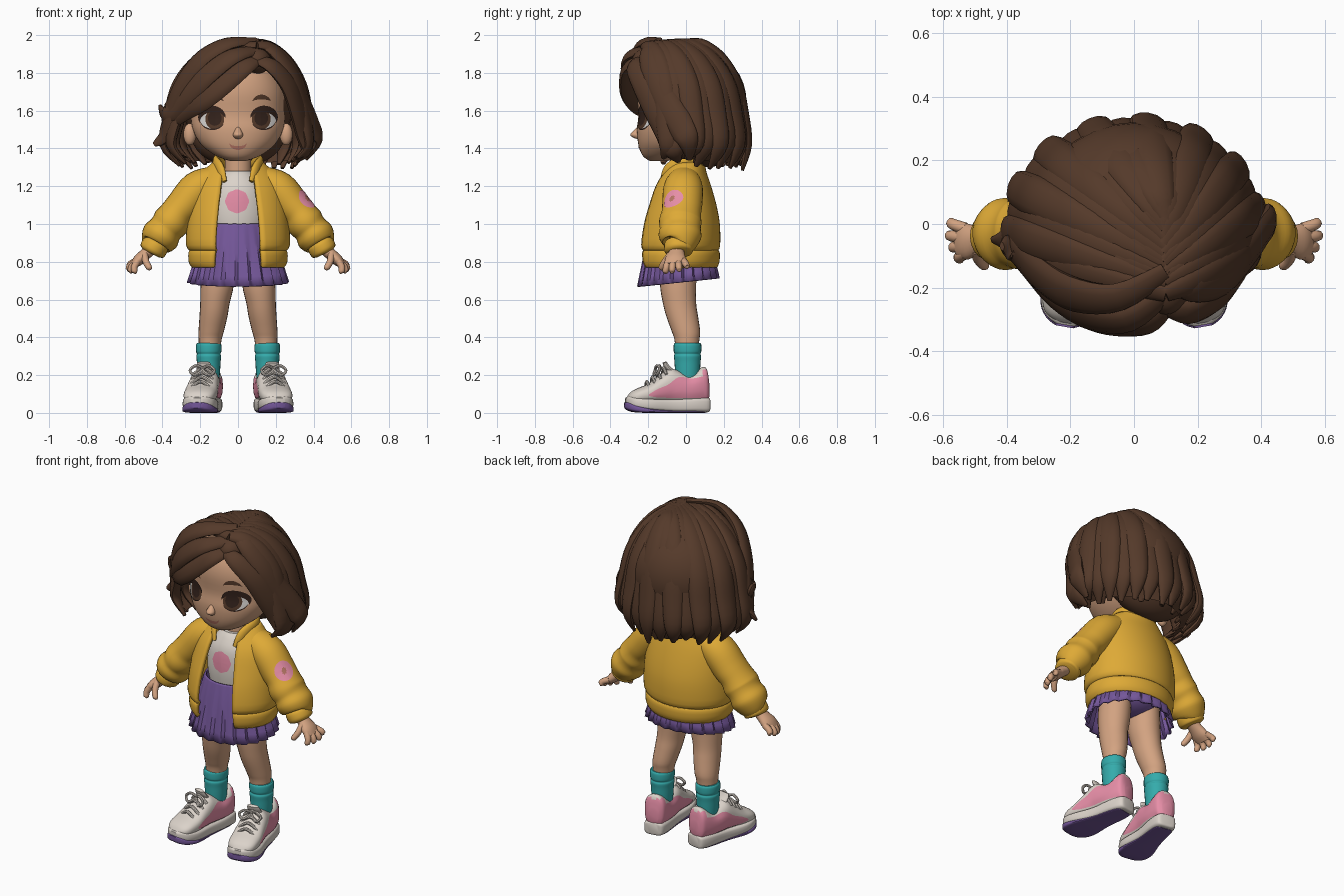
import bpy, bmesh, random
from math import sin, cos, pi, radians, copysign
from mathutils import Vector, Matrix
from mathutils.bvhtree import BVHTree

random.seed(4)
cube = bpy.data.objects.get("Cube")
if cube:
    bpy.data.objects.remove(cube)
X, Y, Z = Vector((1, 0, 0)), Vector((0, 1, 0)), Vector((0, 0, 1))
made = []


def material(name, r, g, b):
    m = bpy.data.materials.new(name)
    m.use_nodes = True
    m.diffuse_color = (r, g, b, 1)
    m.node_tree.nodes["Principled BSDF"].inputs["Base Color"].default_value = (r, g, b, 1)
    return m


SKIN = material("skin", .65, .365, .22)
YELLOW = material("jacket yellow", .73, .4, .037)
PURPLE = material("skirt purple", .175, .095, .32)
TEAL = material("sock teal", .035, .41, .41)
WHITE = material("off white", .71, .65, .59)
PINK = material("pink", .82, .28, .4)
HAIR = material("hair brown", .09, .042, .023)
DARK = material("eye dark", .035, .017, .012)
EYE = material("eye white", .72, .7, .68)
LIP = material("lip", .47, .18, .13)


# ---------- helpers ----------
def finish(name, bm, mats, rule=None):
    bmesh.ops.recalc_face_normals(bm, faces=bm.faces)
    me = bpy.data.meshes.new(name)
    for m in mats:
        me.materials.append(m)
    for f in bm.faces:
        f.material_index = rule(f.calc_center_median()) if rule else 0
    bm.to_mesh(me)
    bm.free()
    ob = bpy.data.objects.new(name, me)
    bpy.context.collection.objects.link(ob)
    made.append(ob)
    return ob


def grid(name, rows, *mats, loop=True, caps=(), rule=None):
    bm = bmesh.new()
    vs = [[bm.verts.new(p) for p in row] for row in rows]
    n = len(rows[0])
    for a, b in zip(vs, vs[1:]):
        for i in range(n if loop else n - 1):
            j = (i + 1) % n
            bm.faces.new((a[i], a[j], b[j], b[i]))
    for c in caps:
        bm.faces.new(vs[c])
    return finish(name, bm, mats, rule)


def spline(keys, k=4):
    """Smooth in-between values of equal-length tuples."""
    p = [keys[0], *keys, keys[-1]]
    out = []
    for a, b, c, d in zip(p, p[1:], p[2:], p[3:]):
        for s in range(k):
            t = s / k
            out.append(tuple(.5 * (2 * v + (w - u) * t + (2 * u - 5 * v + 4 * w - x) * t * t
                                   + (3 * v - u - 3 * w + x) * t ** 3)
                             for u, v, w, x in zip(a, b, c, d)))
    return out + [tuple(keys[-1])]


def tube(name, keys, *mats, n=20, axis=None, up=lambda p: -Y, power=2, rule=None):
    """Sweep an oval along keys of (x, y, z, half width, half height)."""
    pts = spline(keys)
    cs = [Vector(p[:3]) for p in pts]
    rows = []
    for i, (c, p) in enumerate(zip(cs, pts)):
        t = axis or (cs[min(i + 1, len(cs) - 1)] - cs[max(i - 1, 0)]).normalized()
        side = t.cross(up(c)).normalized()
        nrm = side.cross(t)
        ring = []
        for j in range(n):
            a = 2 * pi * j / n
            u, v = (copysign(abs(w) ** (2 / power), w) for w in (cos(a), sin(a)))
            ring.append(c + side * u * max(p[3], .001) + nrm * v * max(p[4], .001))
        rows.append(ring)
    return grid(name, rows, *mats, caps=(0, -1), rule=rule)


def ball(name, c, r, mat):
    bm = bmesh.new()
    bmesh.ops.create_uvsphere(bm, u_segments=28, v_segments=18, radius=1,
                              matrix=Matrix.Translation(c) @ Matrix.Diagonal((*r, 1)))
    return finish(name, bm, [mat])


def mirror(ob):
    other = ob.copy()
    other.data = ob.data.copy()
    other.name = ob.name.replace("left", "right")
    other.data.transform(Matrix.Scale(-1, 4, X))
    other.data.flip_normals()
    bpy.context.collection.objects.link(other)
    made.append(other)


def thicken(ob, t):
    mod = ob.modifiers.new("thickness", 'SOLIDIFY')
    mod.thickness, mod.offset = t, 0


def decal(name, target, rows, mat, lift=.003, d=-Y, c=Vector(), **kw):
    """Lay flat rows of (u, v) points onto a target surface."""
    me = target.data
    tree = BVHTree.FromPolygons([v.co for v in me.vertices], [p.vertices for p in me.polygons])
    u = Z.cross(d).normalized()
    v = d.cross(u)
    out = []
    for row in rows:
        pts = [c + u * a + v * b for a, b in row]
        out.append([(tree.ray_cast(p + d, -d)[0] or p) + d * lift for p in pts])
    return grid(name, out, mat, **kw)


def disc(cx, cy, rx, ry, wave=0):
    return [[(cx + s * rx * cos(a) * (1 + wave * cos(8 * a)), cy + s * ry * sin(a) * (1 + wave * cos(8 * a)))
             for a in (2 * pi * i / 40 for i in range(40))] for s in (.05, .4, .75, 1)]


def arc(cx, cy, rx, ry, a0, a1, w, n=14):
    """Crescent strip, thickest in the middle."""
    angs = [radians(a0 + (a1 - a0) * i / n) for i in range(n + 1)]
    return [[(cx + (rx + e * w * sin(pi * i / n)) * cos(a), cy + (ry + e * w * sin(pi * i / n)) * sin(a))
             for i, a in enumerate(angs)] for e in (-.5, 0, .5)]


# ---------- head and face ----------
profile = [(1.333, -.19, -.1, .04), (1.36, -.228, 0, .115), (1.42, -.252, .08, .195), (1.5, -.26, .14, .24),
           (1.58, -.252, .18, .25), (1.7, -.262, .2, .25), (1.8, -.238, .19, .21), (1.88, -.17, .14, .13),
           (1.91, -.06, .04, .03)]
head = tube("head", [(0, (f + b) / 2, z, w, (b - f) / 2) for z, f, b, w in profile], SKIN, n=40, axis=Z, power=2.15)
tube("nose", [(0, -.246, 1.52, .006, .006), (0, -.256, 1.495, .018, .02), (0, -.265, 1.473, .026, .03),
              (0, -.258, 1.456, .019, .02), (0, -.25, 1.45, .005, .005)], SKIN, axis=Z)
tube("neck", [(0, -.01, z, .07, .065) for z in (1.2, 1.3, 1.42)], SKIN, axis=Z)
mirror(ball("left_ear", (.255, -.06, 1.475), (.034, .03, .058), SKIN))
for ob in (
    decal("left_eye_white", head, disc(.137, 1.553, .064, .05), EYE, caps=(0,)),
    decal("left_iris", head, disc(.123, 1.555, .05, .054), HAIR, .005, caps=(0,)),
    decal("left_pupil", head, disc(.123, 1.56, .036, .04), DARK, .0065, caps=(0,)),
    decal("left_upper_lash", head, arc(.135, 1.552, .07, .057, -15, 172, .036), DARK, .008, loop=False),
    decal("left_lower_lash", head, arc(.135, 1.555, .066, .054, 200, 350, .008), DARK, .0065, loop=False),
    decal("left_eyebrow", head, arc(.125, 1.62, .06, .052, 35, 145, .026), HAIR, loop=False),
):
    mirror(ob)
decal("mouth", head, arc(0, 1.437, .048, .035, 195, 345, .02), LIP, loop=False)

# ---------- hair ----------
FALL = [(0, 1.968), (.25, 1.95), (.55, 1.872), (.8, 1.74), (.92, 1.58), (1, 1.42), (.93, 1.3)]
WIDTH = [.028, .045, .06, .066, .064, .05, .012]
outward = lambda p: p - Vector((0, 0, 1.6))
SPAN = 108


def fall_path(deg, flare=1, tip=1.3):
    """Centre line of a lock from the parting, over the crown and down; side tips curl in."""
    s, a = abs(deg) / SPAN, radians(deg)
    start, end = Vector((.1, .04 - .26 * s, 0)), Vector((.385 * sin(a), .32 * cos(a), 0))
    path = []
    for i, (f, z) in enumerate(FALL):
        last = i == len(FALL) - 1
        g = f * flare - (.15 * abs(sin(a)) if last else 0)
        p = start.lerp(end, g ** (1 - .25 * max(0, -sin(a))))
        path.append((p.x, p.y, (tip + .04 * s if last else z) - .02 * s * s * (1 - f)))
    return path


def lock(name, path, scale=1.0):
    tube(name, [(*p, w * scale, max(.008, w * .52)) for p, w in zip(path, WIDTH)], HAIR, n=12, up=outward)


ball("hair_base", (0, .05, 1.65), (.3, .27, .28), HAIR)
ball("hair_nape", (0, .12, 1.48), (.25, .14, .18), HAIR)
ball("hair_parting", (.1, -.195, 1.865), (.075, .09, .07), HAIR)
grid("hair_under_layer", [[(x, y, z - .015) for x, y, z in spline(fall_path(d, .93, 1.33))]
                          for d in range(-SPAN, SPAN + 1, 6)], HAIR, loop=False)
COUNT = 18
for i in range(COUNT):
    deg = -SPAN + 2 * SPAN * i / (COUNT - 1)
    lock(f"hair_lock_{i + 1}", fall_path(deg, 1.02 if i % 2 else .965, 1.27 + random.uniform(0, .05)))
for i in range(9):
    lock(f"hair_inner_lock_{i + 1}", fall_path(-88 + 22 * i, .86, 1.3))
fringe = {
    "fringe_right_low": [(.1, -.265, 1.865), (.03, -.315, 1.825), (-.09, -.31, 1.735), (-.19, -.265, 1.665),
                         (-.28, -.18, 1.615), (-.35, -.1, 1.56), (-.4, -.06, 1.55)],
    "fringe_right_mid": [(.1, -.22, 1.92), (-.02, -.3, 1.89), (-.15, -.285, 1.8), (-.25, -.22, 1.7),
                         (-.33, -.13, 1.61), (-.385, -.08, 1.585), (-.415, -.07, 1.63)],
    "fringe_right_top": [(.1, -.15, 1.968), (-.05, -.23, 1.955), (-.19, -.22, 1.875), (-.29, -.16, 1.745),
                         (-.355, -.09, 1.59), (-.385, -.06, 1.47), (-.445, -.05, 1.42)],
    "fringe_left_low": [(.1, -.26, 1.87), (.18, -.275, 1.835), (.265, -.225, 1.74), (.315, -.16, 1.61),
                        (.345, -.1, 1.49), (.365, -.07, 1.39), (.31, -.04, 1.33)],
    "fringe_left_top": [(.1, -.16, 1.96), (.19, -.2, 1.915), (.285, -.17, 1.79), (.345, -.1, 1.64),
                        (.395, -.03, 1.52), (.42, .01, 1.44), (.36, .02, 1.34)],
}
for name, path in fringe.items():
    lock(name, path, 1.12)

# ---------- shirt, skirt, jacket ----------
shirt = tube("shirt", [(0, -.03, z, a, b) for z, a, b in
                       ((.94, .14, .12), (1.05, .165, .13), (1.18, .15, .122), (1.25, .1, .09), (1.28, .07, .065))],
             WHITE, n=36, axis=Z)
decal("shirt_flower", shirt, disc(-.005, 1.12, .062, .062, .03), PINK, caps=(0,))


def oval(cy, rx, ry, z, a):
    return Vector((rx * sin(a), cy - ry * cos(a), z))


ball("hips", (0, -.03, .83), (.17, .13, .1), PURPLE)
PLEATS = 22
rows = []
for z, rx, ry, amp in spline([(1.0, .165, .14, 0), (.97, .178, .148, .02), (.9, .198, .165, .04),
                              (.8, .225, .185, .06), (.69, .258, .207, .075)], 2):
    row = [oval(-.04, *(r * (1 + amp * ((i % 4) / 3 - .5)) for r in (rx, ry)), z, 2 * pi * i / PLEATS / 4)
           for i in range(PLEATS * 4)]
    rows.append([p + Z * (p.y + .04) * .1 * (1 - z) / .3 for p in row])
thicken(grid("pleated_skirt", rows, PURPLE), .01)

rows = []
for z, cy, rx, ry, gap in spline([
        (.775, -.04, .235, .195, .55), (.8, -.04, .25, .206, .52), (.845, -.04, .252, .208, .5),
        (.862, -.04, .243, .2, .5), (.89, -.04, .264, .21, .47), (1, -.032, .26, .2, .45),
        (1.1, -.025, .247, .175, .43), (1.2, -.02, .222, .142, .42), (1.27, -.01, .178, .108, .48),
        (1.32, 0, .125, .09, .7)], 3):
    rows.append([oval(cy, rx, ry, z, gap + (2 * pi - 2 * gap) * i / 48) for i in range(49)])
thicken(grid("jacket_body", rows, YELLOW, loop=False), .022)
half = [(.07, -.13, 1.225, .012, .01), (.095, -.09, 1.295, .03, .018), (.115, 0, 1.33, .034, .02),
        (.07, .075, 1.335, .034, .02)]
tube("jacket_collar", half + [(0, .095, 1.34, .034, .02)] + [(-h[0], *h[1:]) for h in reversed(half)],
     YELLOW, n=14, up=lambda p: Vector((p.x, p.y, 0)))

# ---------- arms ----------
sleeve = tube("left_sleeve", [(.12, -.01, 1.235, .075, .085), (.21, -.015, 1.185, .098, .105),
                              (.285, -.02, 1.1, .094, .106), (.325, -.025, 1.055, .09, .105),
                              (.355, -.03, 1.01, .099, .113), (.382, -.03, .975, .092, .108),
                              (.41, -.032, .935, .102, .113), (.435, -.035, .895, .085, .09),
                              (.44, -.04, .885, .06, .06)], YELLOW, n=28)
mirror(sleeve)
patch = dict(d=Vector((.66, -.57, .49)).normalized(), c=Vector((.28, .0, 1.07)), caps=(0,))
decal("left_sleeve_patch", sleeve, disc(0, 0, .055, .058), PINK, **patch)
decal("left_sleeve_patch_mark", sleeve, disc(0, 0, .014, .02, .15), LIP, .005, **patch)
mirror(tube("left_cuff", [(.428, -.037, .905, .06, .065), (.436, -.038, .89, .072, .077),
                          (.455, -.04, .857, .07, .075), (.461, -.04, .846, .05, .055)], YELLOW))
mirror(tube("left_palm", [(.44, -.045, .885, .034, .036), (.485, -.05, .845, .031, .042), (.525, -.055, .81, .03, .057),
                          (.552, -.058, .782, .02, .05)], SKIN))
tips = {"index": (.55, -.112, .738), "middle": (.574, -.075, .742), "ring": (.587, -.035, .752),
        "little": (.582, .008, .77), "thumb": (.466, -.138, .758)}
for name, (x, y, z) in tips.items():
    base = Vector((.495, -.08, .84)) if name == "thumb" else Vector((.53, -.056 + (y + .056) * .65, .806))
    tip = Vector((x, y, z))
    mid = base.lerp(tip, .55) + Vector((.008, 0, .004))
    mirror(tube(f"left_{name}_finger", [(*base, .019, .019), (*mid, .018, .018), (*base.lerp(tip, .9), .015, .015),
                                        (*tip, .003, .003)], SKIN, n=10, up=lambda p: Vector((.3, -1, .3))))

# ---------- legs and socks ----------
mirror(tube("left_leg", [(.1, -.04, .84, .085, .1), (.11, -.042, .68, .088, .096), (.122, -.034, .58, .078, .088),
                         (.13, -.02, .51, .074, .084), (.142, 0, .43, .067, .075), (.148, .005, .38, .06, .065),
                         (.155, .005, .25, .05, .055)], SKIN, n=24, axis=Z))
mirror(tube("left_sock", [(.155, .008, z, r, r + .006) for z, r in
                          ((.15, .054), (.22, .06), (.27, .063), (.3, .066), (.312, .062), (.325, .067),
                           (.36, .067), (.37, .06))], TEAL, n=24, axis=Z))

# ---------- shoes (built pointing forward, then turned out) ----------
turn = Matrix.Translation((.162, 0, 0)) @ Matrix.Rotation(radians(10), 4, 'Z')
upz = lambda p: Z
upper = [(.122, .08, .16, .03), (.108, .05, .235, .056), (.08, .05, .24, .066), (.04, .05, .212, .072),
         (0, .05, .202, .075), (-.05, .05, .226, .077), (-.09, .05, .235, .078), (-.14, .05, .2, .082),
         (-.2, .05, .155, .087), (-.26, .05, .13, .082), (-.295, .05, .11, .064), (-.315, .06, .085, .03)]
midsole = [(.125, .015, .075, .035), (.112, .003, .082, .058), (.04, .003, .082, .071), (-.08, .003, .075, .074),
           (-.2, .01, .078, .092), (-.27, .02, .085, .084), (-.305, .03, .088, .06), (-.322, .037, .08, .03)]
outsole = [(.1, 0, .014, .03), (.085, 0, .014, .05), (.03, 0, .014, .06), (-.08, 0, .014, .068),
           (-.2, 0, .024, .092), (-.27, .003, .04, .086), (-.31, .012, .055, .06), (-.328, .026, .056, .028)]


def shoe_keys(secs):
    return [(0, y, (b + t) / 2, w, (t - b) / 2) for y, b, t, w in secs]


shoe = tube("left_shoe_upper", shoe_keys(upper), WHITE, PINK, n=32, axis=-Y, up=upz, power=2.5,
            rule=lambda c: int(c.y > .078 and c.z < .225))
parts = [
    shoe,
    tube("left_shoe_midsole", shoe_keys(midsole), WHITE, n=32, axis=-Y, up=upz, power=4),
    tube("left_shoe_outsole", shoe_keys(outsole), PURPLE, n=32, axis=-Y, up=upz, power=4),
    tube("left_shoe_tongue", [(0, -.06, .2, .04, .015), (0, -.1, .24, .042, .014), (0, -.115, .268, .034, .01)],
         WHITE, up=lambda p: Y),
]
# swept pink side panels, pointed towards the toe
panel = spline([(-.215, .09, .098), (-.17, .082, .125), (-.11, .08, .15), (-.05, .08, .19),
                (.02, .08, .182), (.085, .08, .195)])
for side, d in (("outer", X), ("inner", -X)):
    parts.append(decal(f"left_shoe_{side}_panel", shoe, [[(y * d.x, b + (t - b) * r / 6) for y, b, t in panel]
                                                         for r in range(7)], PINK, d=d, loop=False))
for i in range(4):
    y, z = -.115 - .03 * i, .232 - .024 * i
    parts.append(tube(f"left_lace_{i + 1}", [(-.056, y, z - .03, .009, .009), (0, y - .006, z + .006, .009, .009),
                                             (.056, y, z - .03, .009, .009)], WHITE, n=8, up=upz))
for s, side in ((-1, "inner"), (1, "outer")):
    parts.append(tube(f"left_{side}_bow_loop", [(0, -.135, .235, .008, .008), (s * .035, -.15, .25, .008, .008),
                                                (s * .066, -.155, .225, .008, .008), (s * .04, -.165, .2, .008, .008),
                                                (0, -.142, .228, .008, .008)], WHITE, n=8, up=lambda p: -Y + Z))
for ob in parts:
    ob.data.transform(turn)
    mirror(ob)

# ---------- smooth shading with sharp creases ----------
bpy.ops.object.select_all(action='DESELECT')
for ob in made:
    ob.select_set(True)
bpy.context.view_layer.objects.active = made[0]
bpy.ops.object.shade_smooth_by_angle(angle=radians(40))
